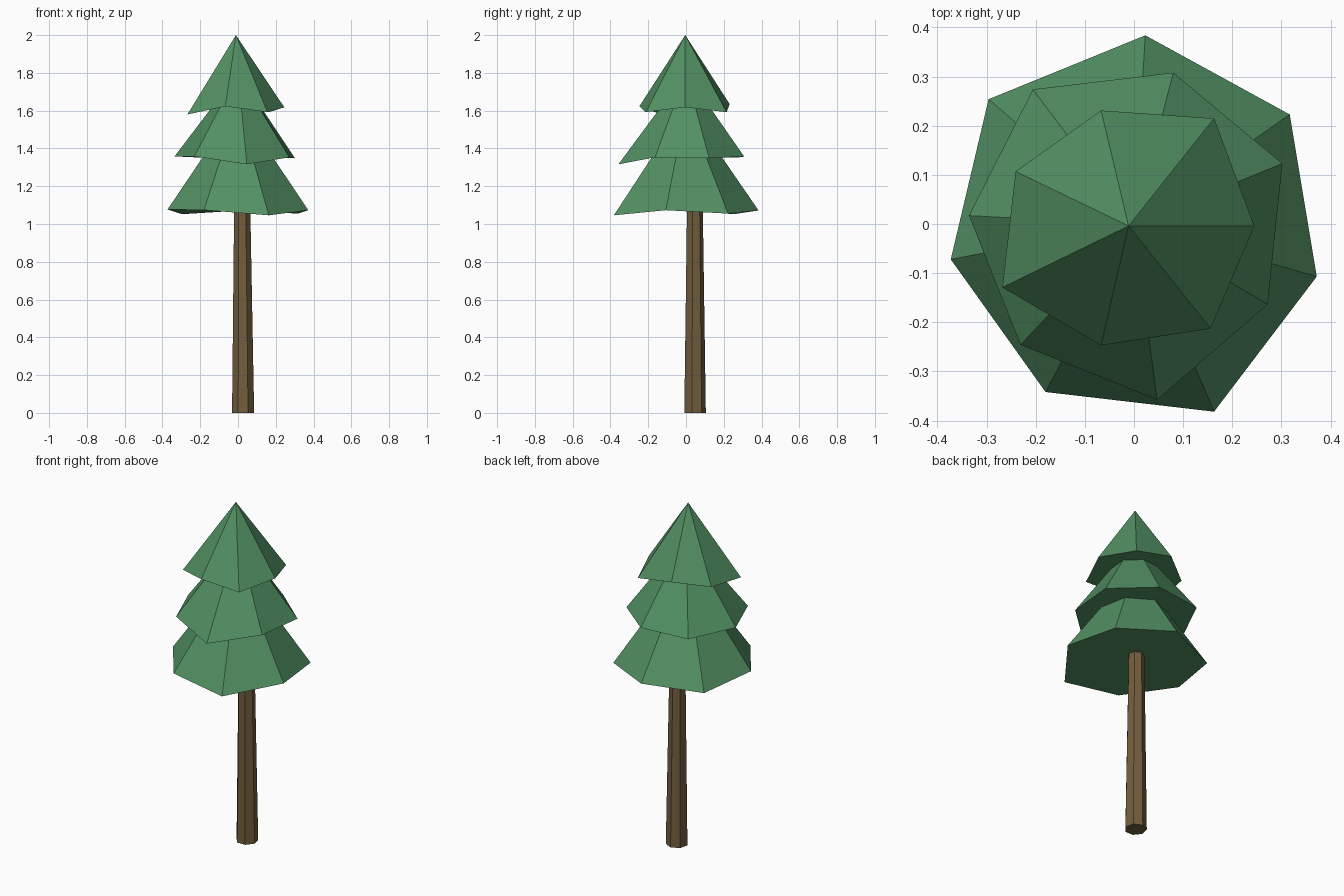
import bpy
import bmesh
from math import cos, sin, pi

if "Cube" in bpy.data.objects:
    bpy.data.objects.remove(bpy.data.objects["Cube"])


def material(name, color):
    mat = bpy.data.materials.new(name)
    mat.diffuse_color = (*color, 1)
    mat.use_nodes = True
    mat.node_tree.nodes["Principled BSDF"].inputs["Base Color"].default_value = mat.diffuse_color
    return mat


def add_object(name, bm, mat):
    bmesh.ops.recalc_face_normals(bm, faces=bm.faces[:])
    mesh = bpy.data.meshes.new(name)
    bm.to_mesh(mesh)
    bm.free()
    mesh.materials.append(mat)
    bpy.context.collection.objects.link(bpy.data.objects.new(name, mesh))


def tier(name, rim, apex, mat):
    """Irregular seven-sided cone with a closed underside."""
    bm = bmesh.new()
    ring = [bm.verts.new(p) for p in rim]
    tip = bm.verts.new(apex)
    for a, b in zip(ring, ring[1:] + ring[:1]):
        bm.faces.new((a, b, tip))
    bm.faces.new(ring[::-1])
    add_object(name, bm, mat)


def trunk(name, sections, sides, mat):
    """Tapered prism through (x, y, z, radius) sections."""
    bm = bmesh.new()
    rings = []
    for x, y, z, r in sections:
        angles = [pi / 2 + 2 * pi * i / sides for i in range(sides)]
        rings.append([bm.verts.new((x + r * cos(a), y + r * sin(a), z)) for a in angles])
    for low, high in zip(rings, rings[1:]):
        for i in range(sides):
            j = (i + 1) % sides
            bm.faces.new((low[i], low[j], high[j], high[i]))
    bm.faces.new(rings[0][::-1])
    bm.faces.new(rings[-1])
    add_object(name, bm, mat)


green = material("needles", (0.085, 0.28, 0.125))
brown = material("bark", (0.17, 0.112, 0.048))

# Leaning trunk
trunk("trunk", [(0.027, 0.045, 0, 0.06), (0.022, 0.045, 1.15, 0.043)], 7, brown)

# Foliage tiers, rims listed clockwise from the back
tier("lower_foliage", [
    (0.023, 0.384, 1.072), (0.317, 0.223, 1.055), (0.372, -0.107, 1.073),
    (0.163, -0.382, 1.046), (-0.18, -0.342, 1.074), (-0.373, -0.072, 1.077),
    (-0.296, 0.254, 1.052)], (0.0, 0.0, 1.63), green)
tier("middle_foliage", [
    (0.08, 0.308, 1.357), (0.302, 0.123, 1.348), (0.272, -0.164, 1.353),
    (0.047, -0.358, 1.316), (-0.231, -0.246, 1.358), (-0.336, 0.017, 1.358),
    (-0.206, 0.274, 1.352)], (0.0, 0.0, 1.8), green)
tier("top_foliage", [
    (-0.067, 0.231, 1.635), (0.163, 0.215, 1.592), (0.245, -0.004, 1.618),
    (0.156, -0.213, 1.592), (-0.067, -0.247, 1.623), (-0.268, -0.129, 1.58),
    (-0.241, 0.107, 1.605)], (-0.011, -0.004, 2.0), green)
